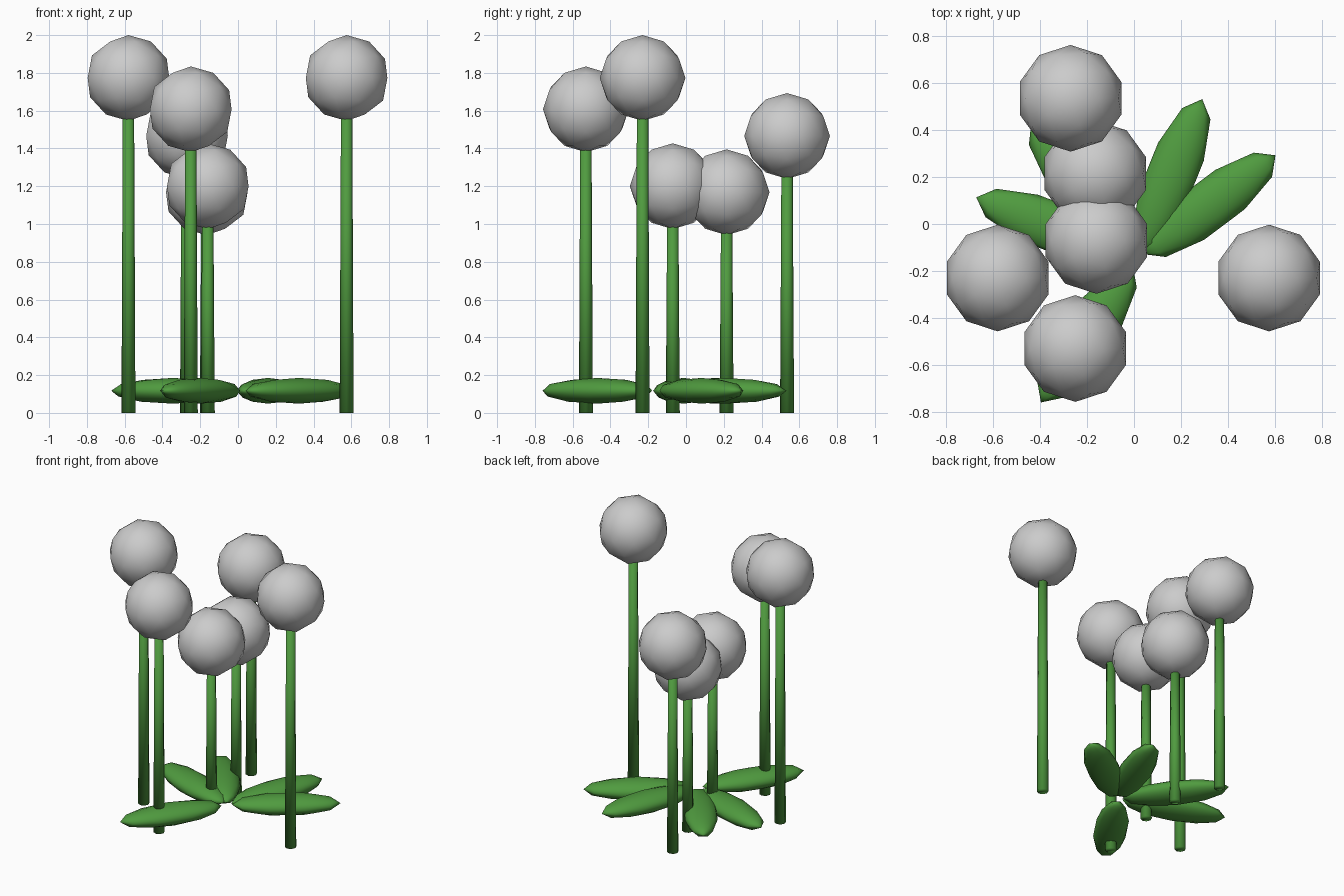
import bpy
import math

if "Cube" in bpy.data.objects:
    bpy.data.objects.remove(bpy.data.objects["Cube"])

green = bpy.data.materials.new("leaf_green")
green.diffuse_color = (0.08, 0.33, 0.05, 1)
green.use_nodes = True
green.node_tree.nodes["Principled BSDF"].inputs["Base Color"].default_value = green.diffuse_color


def finish(name, material=None):
    ob = bpy.context.object
    ob.name = name
    if material:
        ob.data.materials.append(material)
    bpy.ops.object.shade_smooth()
    return ob


# Flowers: x, y and height of each round head
HEAD_R = 0.227
heads = [
    (-0.58, -0.23, 1.773),
    (0.575, -0.23, 1.773),
    (-0.25, -0.53, 1.607),
    (-0.27, 0.535, 1.466),
    (-0.16, -0.07, 1.20),
    (-0.165, 0.215, 1.168),
]
for i, (x, y, z) in enumerate(heads, 1):
    bpy.ops.mesh.primitive_ico_sphere_add(subdivisions=2, radius=HEAD_R, location=(x, y, z))
    finish(f"flower_head_{i}")
    # tapered stem, its top hidden inside the head
    top = z - HEAD_R + 0.05
    bpy.ops.mesh.primitive_cone_add(vertices=8, radius1=0.037, radius2=0.030, depth=top,
                                    location=(x, y, top / 2))
    finish(f"stem_{i}", green)

# Leaves: stretched low-poly blobs fanned around the rosette centre
CX, CY, REACH = 0.015, -0.15, 0.385
for i, deg in enumerate((37, 68, 128, 159, 236), 1):
    a = math.radians(deg)
    bpy.ops.mesh.primitive_ico_sphere_add(
        subdivisions=2, radius=1,
        location=(CX + REACH * math.cos(a), CY + REACH * math.sin(a), 0.117),
        rotation=(0, 0, a - math.pi / 2))
    leaf = finish(f"leaf_{i}", green)
    leaf.scale = (0.11, 0.35, 0.068)
